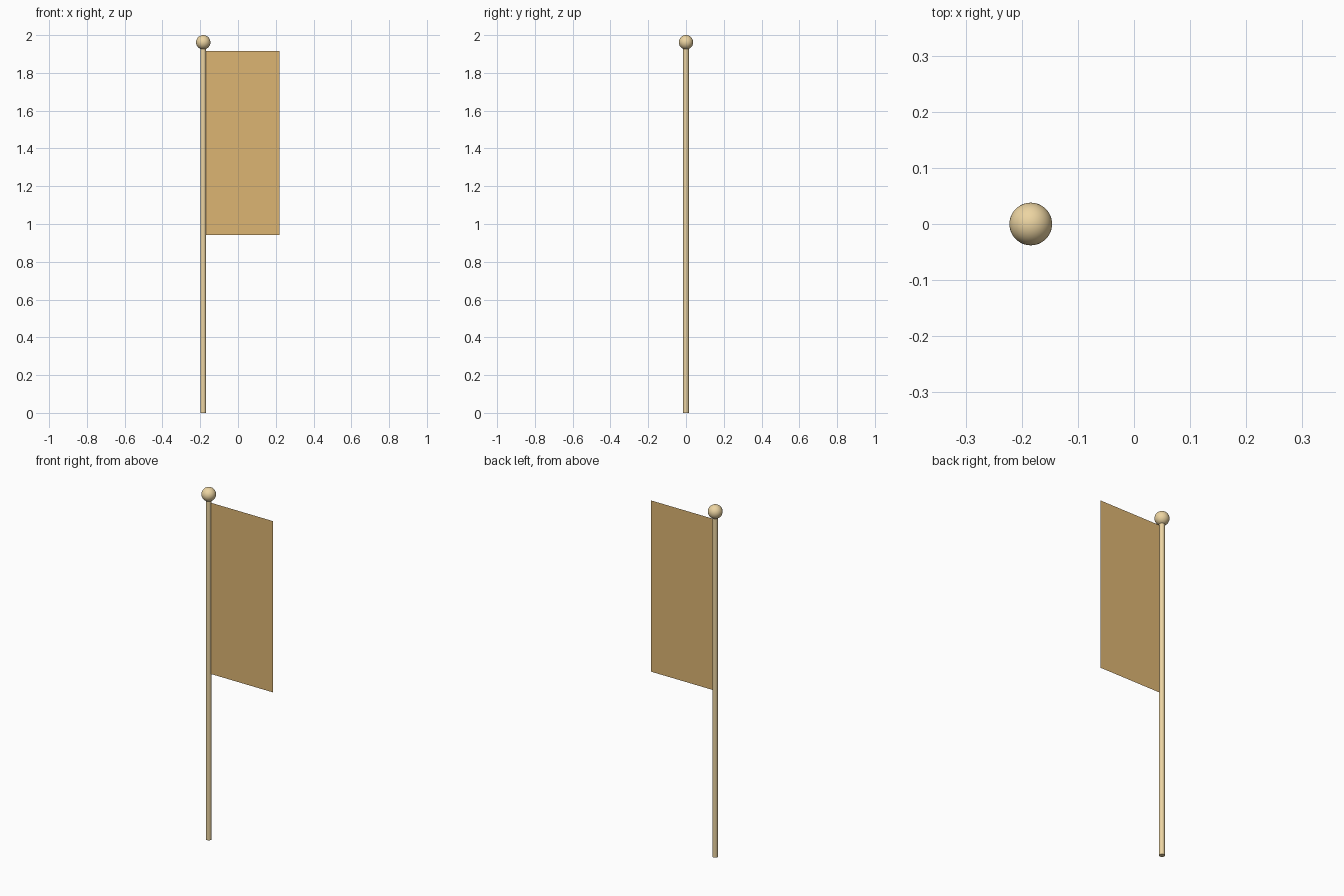
import bpy
import math

if "Cube" in bpy.data.objects:
    bpy.data.objects.remove(bpy.data.objects["Cube"])

POLE_X = -0.184
POLE_R = 0.015
BALL_R = 0.038


def material(name, color):
    mat = bpy.data.materials.new(name)
    mat.diffuse_color = (*color, 1.0)
    mat.use_nodes = True
    mat.node_tree.nodes["Principled BSDF"].inputs["Base Color"].default_value = mat.diffuse_color
    return mat


def finish(name, mat):
    obj = bpy.context.object
    obj.name = name
    obj.data.materials.append(mat)
    bpy.ops.object.shade_smooth_by_angle(angle=math.radians(40))
    return obj


wood = material("pale_wood", (0.84, 0.66, 0.36))
cloth = material("tan_cloth", (0.72, 0.46, 0.17))

# Pole, running up into the ball
pole_height = 2 - BALL_R
bpy.ops.mesh.primitive_cylinder_add(vertices=32, radius=POLE_R, depth=pole_height,
                                    location=(POLE_X, 0, pole_height / 2))
finish("pole", wood)

# Ball on top of the pole
bpy.ops.mesh.primitive_uv_sphere_add(segments=48, ring_count=24, radius=BALL_R,
                                     location=(POLE_X, 0, 2 - BALL_R))
finish("ball_finial", wood)

# Flag: a single flat sheet hanging from the side of the pole
left, right, bottom, top = POLE_X + POLE_R - 0.002, 0.22, 0.943, 1.917
mesh = bpy.data.meshes.new("flag")
mesh.from_pydata([(left, 0, bottom), (right, 0, bottom), (right, 0, top), (left, 0, top)],
                 [], [(0, 1, 2, 3)])
flag = bpy.data.objects.new("flag", mesh)
flag.data.materials.append(cloth)
bpy.context.collection.objects.link(flag)
